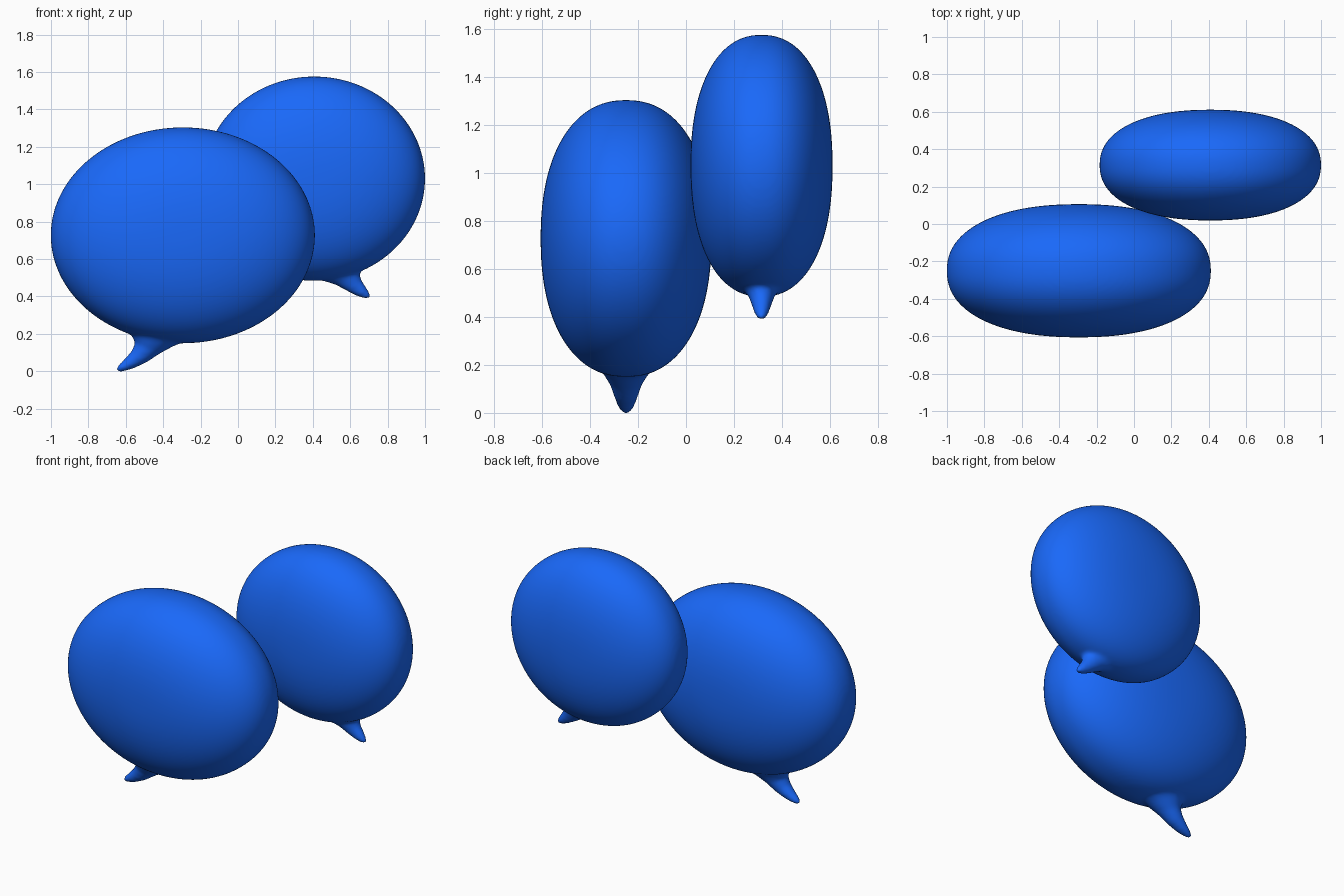
import bpy, bmesh
from math import sin, cos, tau
from mathutils import Vector

if "Cube" in bpy.data.objects:
    bpy.data.objects.remove(bpy.data.objects["Cube"])

blue = bpy.data.materials.new("blue")
blue.diffuse_color = (0.01, 0.14, 0.95, 1)
blue.use_nodes = True
blue.node_tree.nodes["Principled BSDF"].inputs["Base Color"].default_value = blue.diffuse_color


def add_body(bm, centre, radii, n=2.25):
    """Puffy lens: round seen from the front, slightly squared in depth."""
    for v in bmesh.ops.create_icosphere(bm, subdivisions=6, radius=1)["verts"]:
        p = v.co
        k = ((p.x ** 2 + p.z ** 2) ** (n / 2) + abs(p.y) ** n) ** (-1 / n)
        v.co = Vector([c + r * q * k for c, r, q in zip(centre, radii, p)])


def add_tail(bm, y, sections, sides=16):
    """Curved tail lofted through (outer x, z, inner x, z, half depth)."""
    rings = []
    for ox, oz, ix, iz, depth in sections:
        a, b = Vector((ox, y, oz)), Vector((ix, y, iz))
        mid, half = (a + b) / 2, (a - b) / 2
        rings.append([bm.verts.new(mid + half * cos(tau * i / sides)
                                   + Vector((0, depth * sin(tau * i / sides), 0)))
                      for i in range(sides)])
    faces = [bm.faces.new(rings[0]), bm.faces.new(rings[-1][::-1])]
    for r, s in zip(rings, rings[1:]):
        for i in range(sides):
            j = (i + 1) % sides
            faces.append(bm.faces.new((r[i], s[i], s[j], r[j])))
    bmesh.ops.recalc_face_normals(bm, faces=faces)


def bubble(name, centre, radii, sections):
    bm = bmesh.new()
    add_body(bm, centre, radii)
    add_tail(bm, centre[1], sections)
    me = bpy.data.meshes.new(name)
    bm.to_mesh(me)
    bm.free()
    ob = bpy.data.objects.new(name, me)
    bpy.context.collection.objects.link(ob)
    me.materials.append(blue)
    # fuse body and tail into one skin and soften the join
    rm = ob.modifiers.new("fuse", "REMESH")
    rm.mode = "VOXEL"
    rm.voxel_size = 0.011
    rm.use_smooth_shade = True
    sm = ob.modifiers.new("soften", "SMOOTH")
    sm.factor = 0.5
    sm.iterations = 8
    return ob


# large bubble in front, tail pointing left
bubble("front_speech_bubble", (-0.295, -0.25, 0.727), (0.706, 0.356, 0.577), [
    (-0.652, 0.014, -0.638, -0.004, 0.013),
    (-0.644, 0.028, -0.610, 0.000, 0.025),
    (-0.610, 0.062, -0.560, 0.014, 0.038),
    (-0.570, 0.108, -0.490, 0.046, 0.052),
    (-0.550, 0.152, -0.420, 0.093, 0.068),
    (-0.570, 0.192, -0.340, 0.136, 0.095),
    (-0.640, 0.250, -0.250, 0.170, 0.130)])

# smaller bubble behind, tail pointing right
bubble("back_speech_bubble", (0.408, 0.315, 1.03), (0.592, 0.296, 0.546), [
    (0.711, 0.402, 0.698, 0.386, 0.012),
    (0.706, 0.416, 0.675, 0.390, 0.022),
    (0.685, 0.450, 0.635, 0.402, 0.033),
    (0.660, 0.489, 0.580, 0.430, 0.044),
    (0.648, 0.530, 0.520, 0.463, 0.058),
    (0.668, 0.562, 0.450, 0.484, 0.080),
    (0.720, 0.615, 0.370, 0.515, 0.110)])
